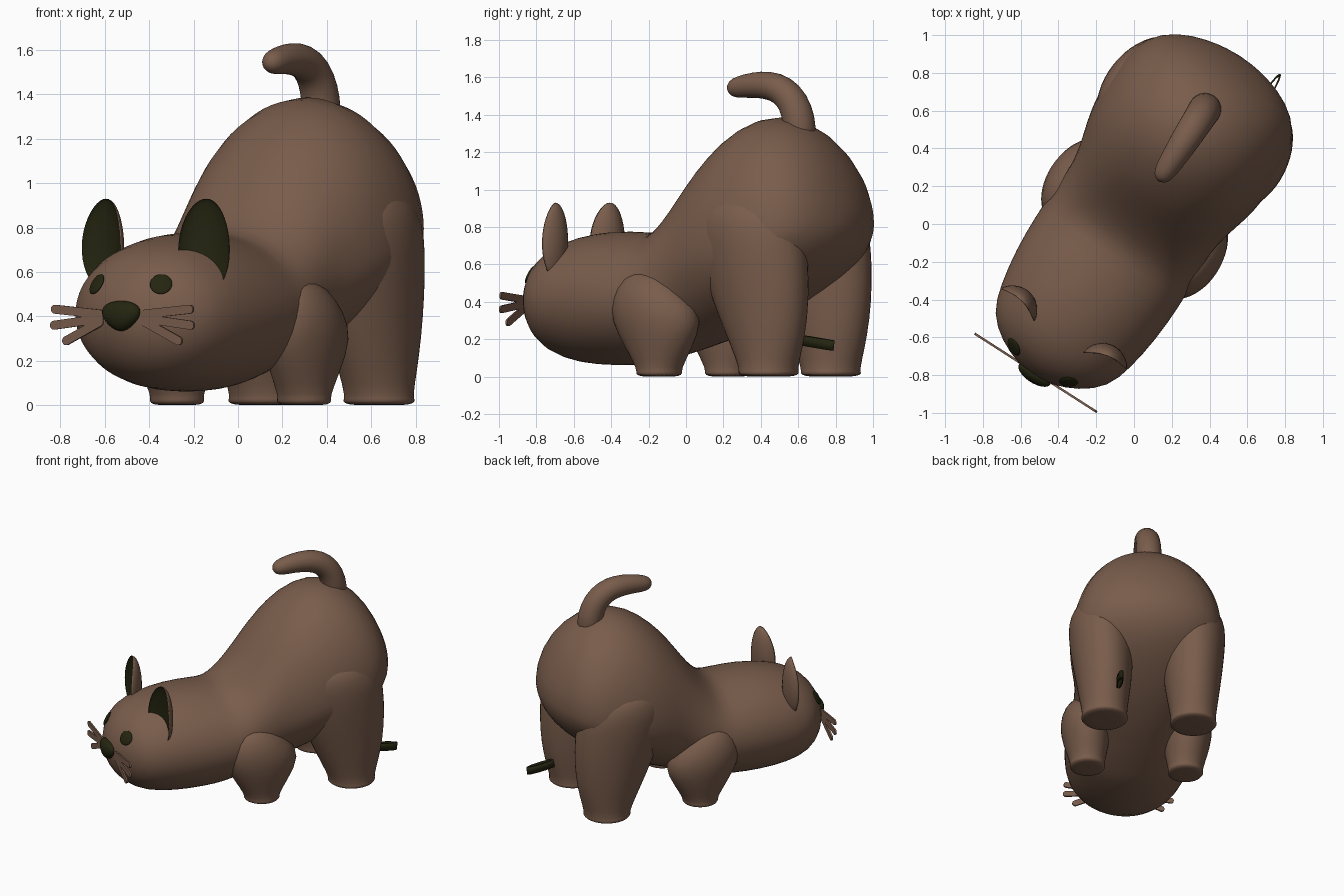
import bpy, bmesh, math
from mathutils import Matrix, Vector
from mathutils.bvhtree import BVHTree

if "Cube" in bpy.data.objects:
    bpy.data.objects.remove(bpy.data.objects["Cube"])

# The cat is built facing -y, then everything is turned to its diagonal pose
POSE = Matrix.Rotation(math.radians(-32.7), 4, 'Z') @ Matrix.Translation((-0.012, 0, 0))


def material(name, rgb):
    m = bpy.data.materials.new(name)
    m.diffuse_color = (*rgb, 1)
    m.use_nodes = True
    m.node_tree.nodes["Principled BSDF"].inputs["Base Color"].default_value = m.diffuse_color
    return m


BROWN = material("brown fabric", (0.190, 0.108, 0.071))
DARK = material("dark olive fabric", (0.017, 0.018, 0.005))


def finish(name, bm, mats, subsurf=0):
    bmesh.ops.recalc_face_normals(bm, faces=bm.faces[:])
    me = bpy.data.meshes.new(name)
    bm.to_mesh(me)
    bm.free()
    for m in mats:
        me.materials.append(m)
    me.shade_smooth()
    ob = bpy.data.objects.new(name, me)
    bpy.context.collection.objects.link(ob)
    if subsurf:
        mod = ob.modifiers.new("smooth", 'SUBSURF')
        mod.levels = mod.render_levels = subsurf
    return ob


def loft(name, rings, start, end, n=24, mat=BROWN):
    """Skin rings (centre, axis a, axis b, optional lower axis b) and close both ends."""
    bm = bmesh.new()
    loops = []
    for c, a, b, *low in rings:
        c, a, b = Vector(c), Vector(a), Vector(b)
        low = Vector(low[0]) if low else b
        loops.append([bm.verts.new(c + a * math.cos(t) + (b if math.sin(t) > 0 else low) * math.sin(t))
                      for t in (2 * math.pi * i / n for i in range(n))])
    for l0, l1 in zip(loops, loops[1:]):
        for i in range(n):
            j = (i + 1) % n
            bm.faces.new((l0[i], l0[j], l1[j], l1[i]))
    for tip, l in ((start, loops[0]), (end, loops[-1])):
        p = bm.verts.new(tip)
        for i in range(n):
            bm.faces.new((p, l[i], l[(i + 1) % n]))
    return finish(name, bm, [mat], 1)


def leg(name, side, rows, top):
    """Rows are (z, x centre, x radius, y centre, y radius)."""
    rings = [((side * u, v, z), (ru, 0, 0), (0, rv, 0)) for z, u, ru, v, rv in rows]
    return loft(name, rings, (side * rows[0][1], rows[0][3], 0), (side * top[0], top[1], top[2]))


def sphere(bm, matrix):
    return bmesh.ops.create_uvsphere(bm, u_segments=32, v_segments=20, radius=1, matrix=matrix)


# Head and body: rows are (y, bottom, height of widest point, top, half width)
profile = [
    (-0.95, 0.30, 0.40, 0.50, 0.11), (-0.90, 0.20, 0.405, 0.61, 0.24),
    (-0.80, 0.115, 0.41, 0.70, 0.365), (-0.65, 0.07, 0.41, 0.752, 0.41),
    (-0.45, 0.057, 0.415, 0.782, 0.442), (-0.25, 0.063, 0.42, 0.773, 0.45),
    (-0.15, 0.085, 0.42, 0.765, 0.447), (-0.05, 0.11, 0.46, 0.84, 0.44),
    (0.05, 0.135, 0.52, 0.965, 0.437), (0.15, 0.165, 0.59, 1.11, 0.445),
    (0.25, 0.195, 0.64, 1.225, 0.47), (0.40, 0.25, 0.69, 1.35, 0.515),
    (0.60, 0.34, 0.72, 1.412, 0.53), (0.80, 0.46, 0.77, 1.335, 0.50),
    (0.93, 0.56, 0.81, 1.19, 0.415), (1.01, 0.66, 0.82, 1.02, 0.27),
    (1.045, 0.75, 0.82, 0.91, 0.12)]
body = loft("head_and_body",
            [((0, y, m), (w, 0, 0), (0, 0, t - m), (0, 0, m - b)) for y, b, m, t, w in profile],
            (0, -0.967, 0.40), (0, 1.053, 0.82), n=36)

# Legs with a slightly flared sole
for side, tag in ((-1, "right"), (1, "left")):
    leg("front_leg_" + tag, side, [
        (0.0, 0.34, 0.11, 0.04, 0.11), (0.018, 0.34, 0.128, 0.04, 0.128),
        (0.035, 0.34, 0.115, 0.04, 0.118), (0.15, 0.345, 0.145, 0.04, 0.19),
        (0.30, 0.352, 0.175, 0.035, 0.275), (0.42, 0.36, 0.16, 0.005, 0.235),
        (0.53, 0.36, 0.11, -0.02, 0.15)], (0.36, -0.03, 0.585))
    leg("hind_leg_" + tag, side, [
        (0.0, 0.308, 0.145, 0.715, 0.145), (0.018, 0.308, 0.168, 0.715, 0.168),
        (0.035, 0.308, 0.152, 0.715, 0.156), (0.15, 0.308, 0.167, 0.705, 0.20),
        (0.30, 0.308, 0.188, 0.685, 0.253), (0.50, 0.312, 0.21, 0.65, 0.30),
        (0.70, 0.317, 0.225, 0.615, 0.322), (0.82, 0.32, 0.222, 0.60, 0.31),
        (0.91, 0.325, 0.19, 0.59, 0.25), (0.96, 0.33, 0.13, 0.59, 0.16)], (0.33, 0.59, 0.98))

# Tail curling forwards over the back: (y, z, radius)
path = [(0.72, 1.26, 0.09), (0.71, 1.38, 0.09), (0.675, 1.47, 0.086), (0.605, 1.535, 0.083),
        (0.515, 1.56, 0.078), (0.415, 1.56, 0.069), (0.325, 1.547, 0.06), (0.28, 1.541, 0.045)]
rings = []
for i, (y, z, r) in enumerate(path):
    p, q = path[max(i - 1, 0)], path[min(i + 1, len(path) - 1)]
    d = Vector((0, q[0] - p[0], q[1] - p[1])).normalized()
    rings.append(((0, y, z), (r, 0, 0), (0, -d.z * r, d.y * r)))
loft("tail", rings, (0, 0.72, 1.22), (0, 0.253, 1.537), n=16)

# Ears: thin cupped shells with rounded tips, dark on the hollow front
for side, tag in ((-1, "right"), (1, "left")):
    bm = bmesh.new()
    sphere(bm, Matrix.Identity(4))
    for f in bm.faces:
        f.material_index = 1 if f.calc_center_median().y < 0 else 0
    for v in bm.verts:
        x, y, z = v.co
        if y < 0:
            y *= -0.4
        fold = 0.03 * (1 - x * x) - 0.015      # edges curl towards the front
        v.co = (x * 0.122 * (1 - 0.08 * z), y * 0.065 + fold, z * 0.21)
    bm.transform(Matrix.Translation((side * 0.272, -0.68, 0.72))
                 @ Matrix.Rotation(math.radians(12 * side), 4, 'Z'))
    finish("ear_" + tag, bm, [BROWN, DARK])

# Eyes: thin discs lying on the face
tree = BVHTree.FromObject(body, bpy.context.evaluated_depsgraph_get())
for side, tag in ((-1, "right"), (1, "left")):
    hit, normal, _, _ = tree.ray_cast(Vector((side * 0.172, -2, 0.545)), Vector((0, 1, 0)))
    bm = bmesh.new()
    sphere(bm, Matrix.Translation(hit) @ normal.to_track_quat('Z', 'Y').to_matrix().to_4x4()
           @ Matrix.Diagonal((0.05, 0.05, 0.012, 1)))
    finish("eye_" + tag, bm, [DARK])

# Nose: rounded triangle, wide at the top
bm = bmesh.new()
sphere(bm, Matrix.Identity(4))
for v in bm.verts:
    x, y, z = v.co
    v.co = (x * 0.095 * (1 + 0.3 * z), -0.955 + y * 0.045, 0.402 + z * 0.068)
finish("nose", bm, [DARK])

# Whiskers: flat three-pronged plates: (start x, start z, end x, end z)
prongs = [(0.12, 0.41, 0.36, 0.432), (0.12, 0.39, 0.365, 0.36), (0.12, 0.375, 0.30, 0.29)]
for side, tag in ((-1, "right"), (1, "left")):
    bm = bmesh.new()
    for x0, z0, x1, z1 in prongs:
        ang = math.atan2(z1 - z0, x1 - x0)
        outline = []
        for cx, cz, a0 in ((x1, z1, ang - math.pi / 2), (x0, z0, ang + math.pi / 2)):
            for i in range(9):
                a = a0 + math.pi * i / 8
                outline.append(bm.verts.new((side * (cx + 0.02 * math.cos(a)), -0.95,
                                             cz + 0.02 * math.sin(a))))
        face = bm.faces.new(outline)
        new = bmesh.ops.extrude_face_region(bm, geom=[face])["geom"]
        bmesh.ops.translate(bm, vec=(0, 0.012, 0),
                            verts=[g for g in new if isinstance(g, bmesh.types.BMVert)])
    ob = finish("whiskers_" + tag, bm, [BROWN])
    ob.data.shade_flat()

# Small folded ribbon loop behind the left hind leg
bm = bmesh.new()
bmesh.ops.create_cone(bm, cap_ends=False, segments=24, radius1=1, radius2=1, depth=1,
                      matrix=Matrix.Translation((0.235, 0.98, 0.18))
                      @ Matrix.Rotation(math.radians(-8), 4, 'X')
                      @ Matrix.Diagonal((0.02, 0.105, 0.055, 1)))
ribbon = finish("ribbon_loop", bm, [DARK])
mod = ribbon.modifiers.new("thickness", 'SOLIDIFY')
mod.thickness = 0.008

# Turn every part into the diagonal pose
for ob in bpy.context.collection.objects:
    ob.data.transform(POSE)
